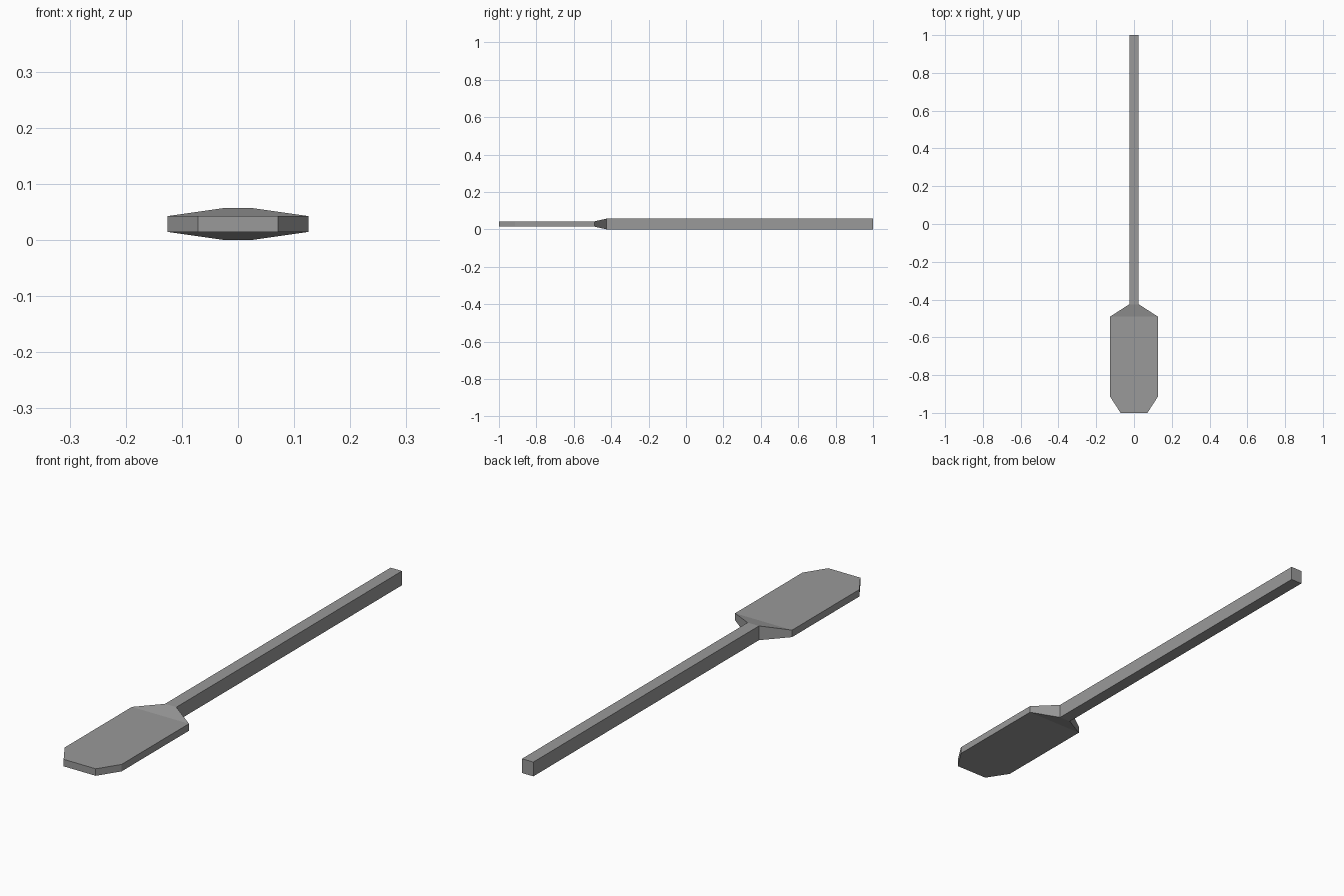
import bpy
import bmesh

cube = bpy.data.objects.get("Cube")
if cube:
    bpy.data.objects.remove(cube, do_unlink=True)

MID_Z = 0.0285

grey = bpy.data.materials.new("plain grey")
grey.use_nodes = True
colour = (0.32, 0.32, 0.32, 1)
grey.diffuse_color = colour
grey.node_tree.nodes["Principled BSDF"].inputs["Base Color"].default_value = colour


def loft(name, stations):
    """Join rectangular sections, each given as y, half width, half height."""
    bm = bmesh.new()
    rings = []
    for y, w, h in stations:
        corners = ((-w, -h), (w, -h), (w, h), (-w, h))
        rings.append([bm.verts.new((x, y, MID_Z + z)) for x, z in corners])
    for a, b in zip(rings, rings[1:]):
        for i in range(4):
            j = (i + 1) % 4
            bm.faces.new((a[i], a[j], b[j], b[i]))
    bm.faces.new(rings[0])
    bm.faces.new(rings[-1])
    # Merge the coplanar blade panels into single flat faces
    bmesh.ops.dissolve_limit(bm, angle_limit=0.01, verts=bm.verts, edges=bm.edges)
    bmesh.ops.recalc_face_normals(bm, faces=bm.faces)
    mesh = bpy.data.meshes.new(name)
    bm.to_mesh(mesh)
    bm.free()
    mesh.materials.append(grey)
    obj = bpy.data.objects.new(name, mesh)
    bpy.context.collection.objects.link(obj)
    return obj


# Square handle, flared neck and flat blade with clipped tip corners
loft("paddle", [
    (1.0, 0.025, MID_Z),
    (-0.425, 0.025, MID_Z),
    (-0.49, 0.126, 0.014),
    (-0.915, 0.126, 0.014),
    (-1.0, 0.071, 0.014),
])
